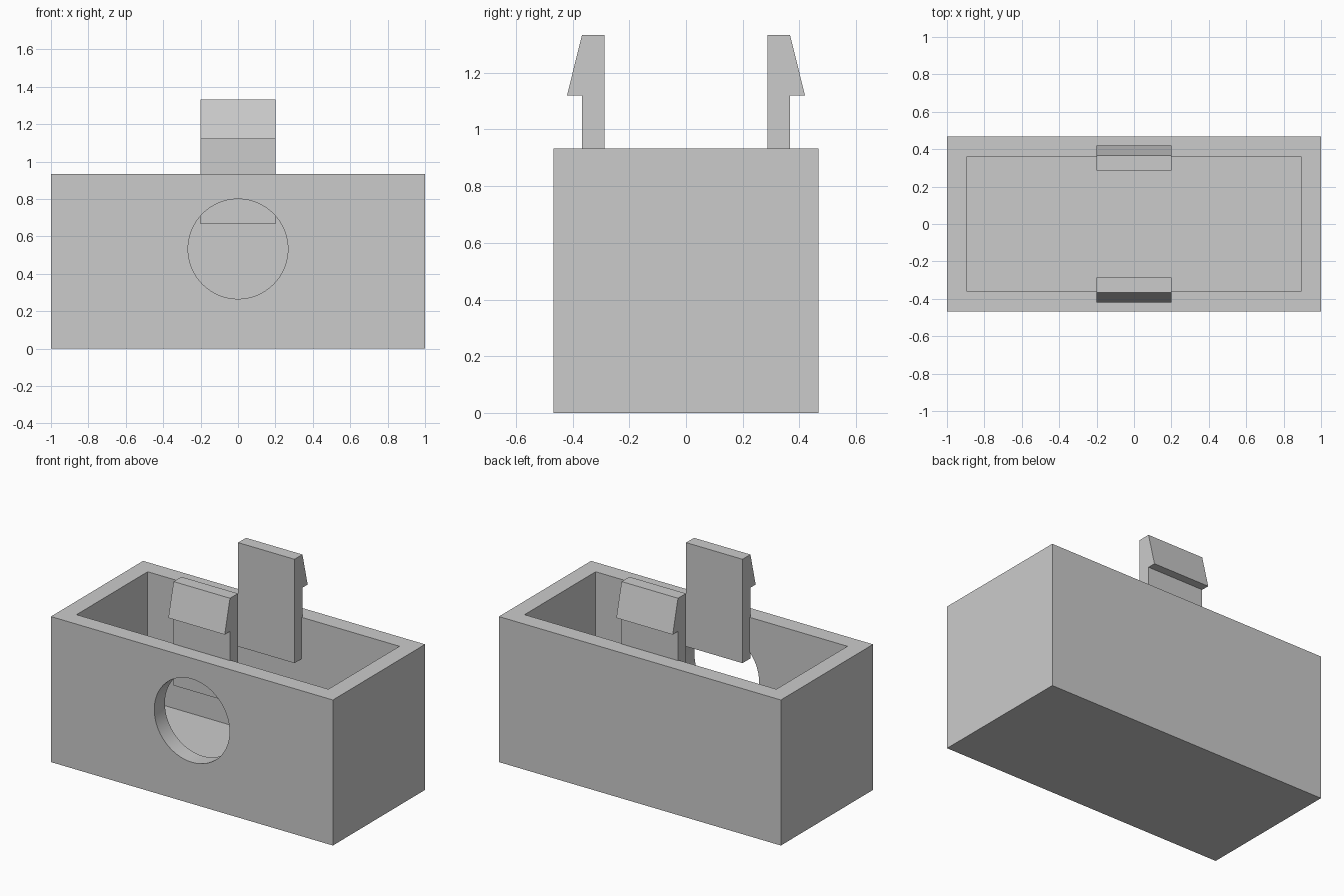
import bpy
import bmesh
from math import radians
from mathutils import Matrix

cube = bpy.data.objects.get("Cube")
if cube:
    bpy.data.objects.remove(cube, do_unlink=True)

grey = bpy.data.materials.new("plain_grey")
grey.use_nodes = True
colour = (0.6, 0.6, 0.6, 1)
grey.diffuse_color = colour
grey.node_tree.nodes["Principled BSDF"].inputs["Base Color"].default_value = colour

HALF_X, HALF_Y, HEIGHT, WALL = 1.0, 0.467, 0.933, 0.107


def add_object(name, bm):
    bmesh.ops.recalc_face_normals(bm, faces=bm.faces)
    mesh = bpy.data.meshes.new(name)
    bm.to_mesh(mesh)
    bm.free()
    mesh.materials.append(grey)
    obj = bpy.data.objects.new(name, mesh)
    bpy.context.collection.objects.link(obj)
    return obj


def block(name, half_x, half_y, bottom, top):
    bm = bmesh.new()
    size = Matrix.Diagonal((2 * half_x, 2 * half_y, top - bottom, 1))
    place = Matrix.Translation((0, 0, (top + bottom) / 2))
    bmesh.ops.create_cube(bm, size=1, matrix=place @ size)
    return add_object(name, bm)


def cut(target, cutter):
    cutter.hide_render = True
    mod = target.modifiers.new("cut", 'BOOLEAN')
    mod.operation = 'DIFFERENCE'
    mod.solver = 'EXACT'
    mod.object = cutter
    bpy.ops.object.select_all(action='DESELECT')
    target.select_set(True)
    bpy.context.view_layer.objects.active = target
    bpy.ops.object.modifier_apply(modifier=mod.name)
    bpy.data.objects.remove(cutter, do_unlink=True)


# Open-topped box with a floor as thick as the walls
box = block("box", HALF_X, HALF_Y, 0, HEIGHT)
cut(box, block("cavity_cutter", HALF_X - WALL, HALF_Y - WALL, WALL, HEIGHT + 0.2))

# Round hole through the front wall only
bm = bmesh.new()
bmesh.ops.create_cone(
    bm, cap_ends=True, segments=64, radius1=0.267, radius2=0.267, depth=0.4,
    matrix=Matrix.Translation((0, -HALF_Y, 0.533)) @ Matrix.Rotation(radians(90), 4, 'X'))
cut(box, add_object("hole_cutter", bm))
bpy.ops.object.shade_smooth_by_angle(angle=radians(30))

# Barbed snap clips: (distance from centre, height) profile, mirrored front to back
CLIP = [(0.287, 0.667), (0.367, 0.667), (0.367, 1.12),
        (0.42, 1.12), (0.367, 1.333), (0.287, 1.333)]
for name, side in (("front_clip", -1), ("back_clip", 1)):
    bm = bmesh.new()
    face = bm.faces.new([bm.verts.new((-0.2, side * y, z)) for y, z in CLIP])
    sweep = bmesh.ops.extrude_face_region(bm, geom=[face])
    moved = [v for v in sweep["geom"] if isinstance(v, bmesh.types.BMVert)]
    bmesh.ops.translate(bm, verts=moved, vec=(0.4, 0, 0))
    if not any(f.normal.x < 0 and len(f.verts) == len(CLIP)
               and all(v.co.x < 0 for v in f.verts) for f in bm.faces):
        bm.normal_update()
    add_object(name, bm)
